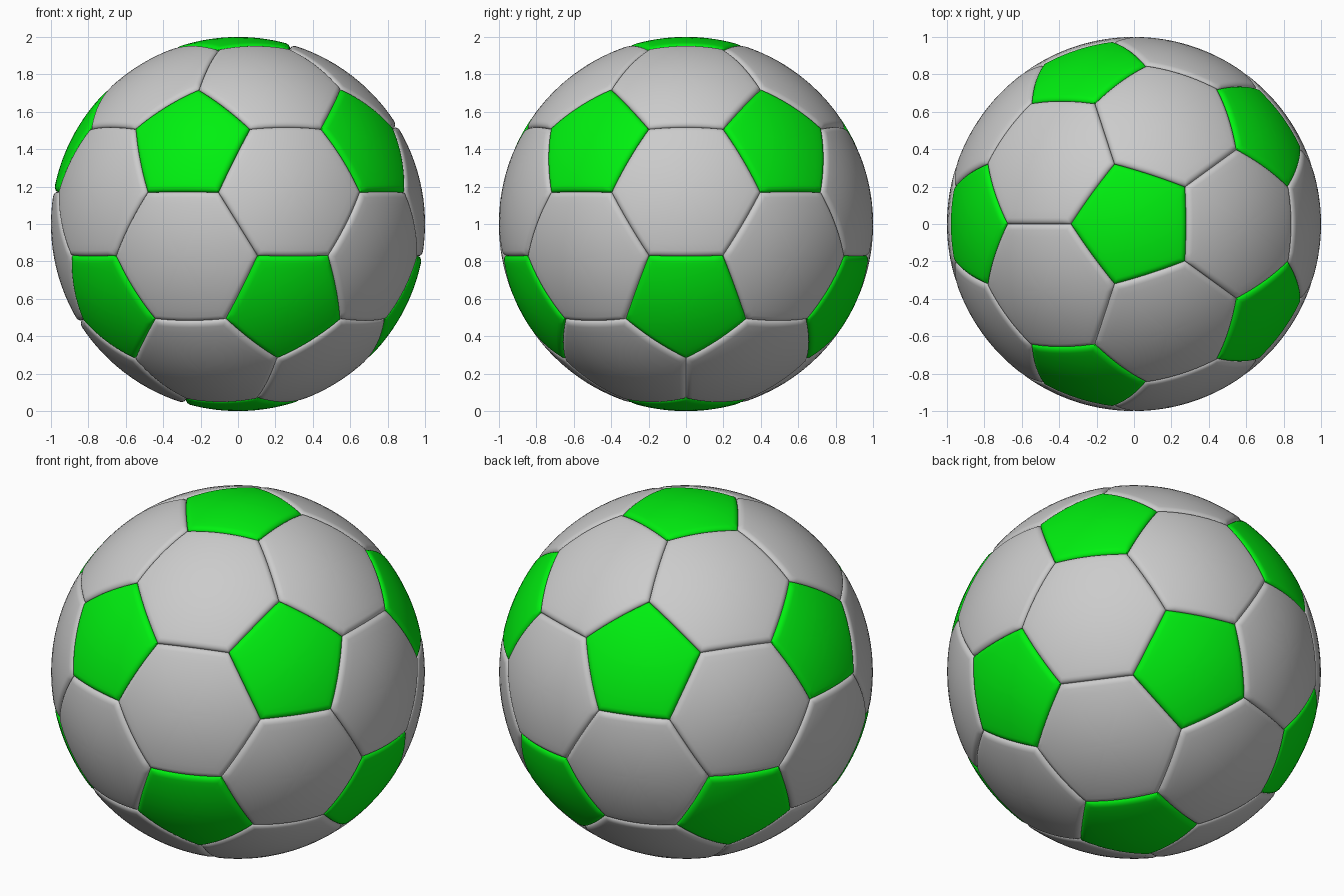
import bpy, bmesh
from math import sin, cos, pi, sqrt, atan2, radians
from mathutils import Vector
from itertools import combinations

if "Cube" in bpy.data.objects:
    bpy.data.objects.remove(bpy.data.objects["Cube"])

SEGS = 10        # segments along each panel side
BEVEL = 0.036    # width of the rounded panel rim
DEPTH = 0.022    # depth of the seams

green = bpy.data.materials.new("green")
green.diffuse_color = (0.0, 0.87, 0.005, 1)
green.use_nodes = True
green.node_tree.nodes["Principled BSDF"].inputs["Base Color"].default_value = green.diffuse_color

# Icosahedron directions: two poles and two staggered rings
s = 1 / sqrt(5)
ico = [Vector((0, 0, 1)), Vector((0, 0, -1))]
for i in range(5):
    for z, off in ((s, pi), (-s, 0)):
        a = off + i * 2 * pi / 5
        ico.append(Vector((2 * s * cos(a), 2 * s * sin(a), z)))


def near(a, b):
    return 0.1 < (a - b).length < 1.2


def panel(name, corners, mat=None):
    """Spherical polygon with a rounded rim that drops into the seam."""
    mid = sum(corners, Vector()) / len(corners)
    axis = mid.normalized()
    # order the corners counter-clockwise seen from outside
    e1 = (corners[0] - mid).normalized()
    e2 = axis.cross(e1)
    corners = sorted(corners, key=lambda c: atan2((c - mid).dot(e2), (c - mid).dot(e1)))
    n = len(corners)
    apothem = axis.angle(corners[0] + corners[1])
    outline = [corners[k].lerp(corners[(k + 1) % n], j / SEGS)
               for k in range(n) for j in range(SEGS)]
    # rings as (fraction from centre, radius), ending in a short inner wall
    rim = 1 - BEVEL / apothem
    rings = [(rim * f, 1.0) for f in (0.15, 0.3, 0.45, 0.6, 0.75, 0.88, 1.0)]
    for k in range(1, 7):
        a = k / 6 * pi / 2
        rings.append((rim + (1 - rim) * sin(a), 1 - DEPTH * (1 - cos(a))))
    rings.append((1.0, 0.95))

    bm = bmesh.new()
    centre = bm.verts.new(axis)
    loops = [[bm.verts.new(mid.lerp(p, t).normalized() * r) for p in outline]
             for t, r in rings]
    m = len(outline)
    for i in range(m):
        j = (i + 1) % m
        bm.faces.new((centre, loops[0][i], loops[0][j]))
        for a, b in zip(loops, loops[1:]):
            bm.faces.new((a[i], b[i], b[j], a[j]))
    me = bpy.data.meshes.new(name)
    bm.to_mesh(me)
    bm.free()
    if mat:
        me.materials.append(mat)
    ob = bpy.data.objects.new(name, me)
    ob.location.z = 1
    bpy.context.collection.objects.link(ob)
    ob.select_set(True)
    bpy.context.view_layer.objects.active = ob


# Green pentagons around each icosahedron vertex
for i, v in enumerate(ico):
    panel(f"pentagon_panel_{i + 1}", [(2 * v + u) / 3 for u in ico if near(u, v)], green)

# Grey hexagons on each icosahedron face
faces = [f for f in combinations(ico, 3) if all(near(a, b) for a, b in combinations(f, 2))]
for i, f in enumerate(faces):
    panel(f"hexagon_panel_{i + 1}", [(2 * a + b) / 3 for a in f for b in f if a is not b])

bpy.ops.object.shade_smooth_by_angle(angle=radians(40))
